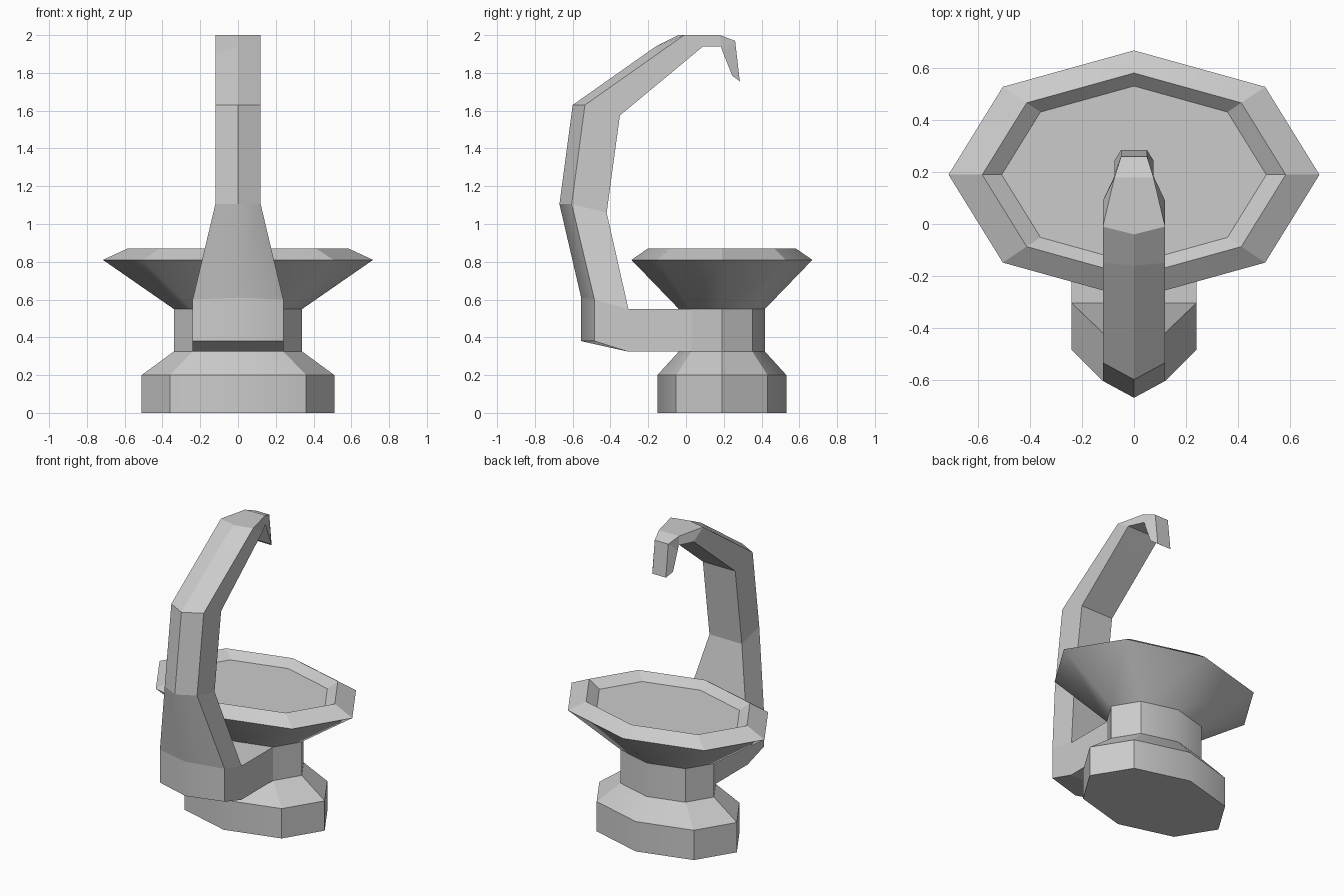
import bpy, bmesh
from math import cos, sin, pi

cube = bpy.data.objects.get("Cube")
if cube:
    bpy.data.objects.remove(cube)

stone = bpy.data.materials.new("grey_stone")
stone.use_nodes = True
GREY = (0.6, 0.6, 0.6, 1)
stone.diffuse_color = GREY
stone.node_tree.nodes["Principled BSDF"].inputs["Base Color"].default_value = GREY


def loft(name, rings, soft):
    """Skin closed rings, cap both ends; soft(i, a, b) tells if the seam a-b on band i is smooth."""
    bm = bmesh.new()
    rows = [[bm.verts.new(p) for p in ring] for ring in rings]
    n = len(rows[0])
    for low, high in zip(rows, rows[1:]):
        for i in range(n):
            j = (i + 1) % n
            bm.faces.new((low[i], low[j], high[j], high[i]))
    bm.faces.new(rows[0][::-1])
    bm.faces.new(rows[-1])
    bmesh.ops.recalc_face_normals(bm, faces=bm.faces)
    for face in bm.faces:
        face.smooth = True
    for edge in bm.edges:
        edge.smooth = False
    for band, (low, high) in enumerate(zip(rows, rows[1:])):
        for a, b in zip(low, high):
            bm.edges.get((a, b)).smooth = soft(band, a.co, b.co)
    mesh = bpy.data.meshes.new(name)
    bm.to_mesh(mesh)
    bm.free()
    mesh.materials.append(stone)
    obj = bpy.data.objects.new(name, mesh)
    bpy.context.collection.objects.link(obj)
    return obj


def octagon(radius, z):
    """Stretched octagon with corners on both axes."""
    return [(radius * cos(k * pi / 4), 0.19 + radius * 0.67 * sin(k * pi / 4), z)
            for k in range(8)]


def on_middle(band, a, b):
    return abs(a.x) < 0.001


# Pedestal with sloped shoulder and neck
loft("pedestal", [octagon(r, z) for r, z in
                  ((0.51, 0), (0.51, 0.2), (0.34, 0.325), (0.34, 0.55))], on_middle)

# Basin: smooth flared underside, bevelled rim, shallow sunken floor
loft("basin", [octagon(r, z) for r, z in
               ((0.34, 0.55), (0.715, 0.81), (0.585, 0.87), (0.51, 0.82))],
     lambda band, a, b: band == 0 or on_middle(band, a, b))


def post_ring(ridge, corner, front_width, back, back_width):
    """Five sided section: front ridge, two front corners, two back corners."""
    return [(0, *ridge), (front_width, *corner), (back_width, *back),
            (-back_width, *back), (-front_width, *corner)]


# Curved post with hooked spout
loft("post_and_spout", [
    post_ring((-0.555, 0.38), (-0.485, 0.38), 0.24, (-0.31, 0.325), 0.24),
    post_ring((-0.555, 0.61), (-0.485, 0.6), 0.24, (-0.305, 0.55), 0.24),
    post_ring((-0.67, 1.105), (-0.605, 1.105), 0.12, (-0.42, 1.06), 0.12),
    post_ring((-0.6, 1.63), (-0.535, 1.63), 0.12, (-0.35, 1.575), 0.12),
    post_ring((-0.16, 1.94), (-0.15, 1.901), 0.12, (-0.03, 1.84), 0.12),
    post_ring((-0.04, 2), (-0.01, 2), 0.12, (0.09, 1.94), 0.12),
    post_ring((0.18, 2), (0.18, 2), 0.075, (0.185, 1.94), 0.075),
    post_ring((0.26, 1.97), (0.26, 1.97), 0.05, (0.195, 1.91), 0.075),
    post_ring((0.285, 1.755), (0.285, 1.755), 0.05, (0.245, 1.785), 0.075),
], lambda band, a, b: band < 2 and on_middle(band, a, b))

# Arm joining the post to the neck
loft("connecting_arm", [[(x, y, z) for x, z in
                         ((-0.24, 0.325), (0.24, 0.325), (0.24, 0.55), (-0.24, 0.55))]
                        for y in (-0.31, 0.03)], lambda band, a, b: False)
